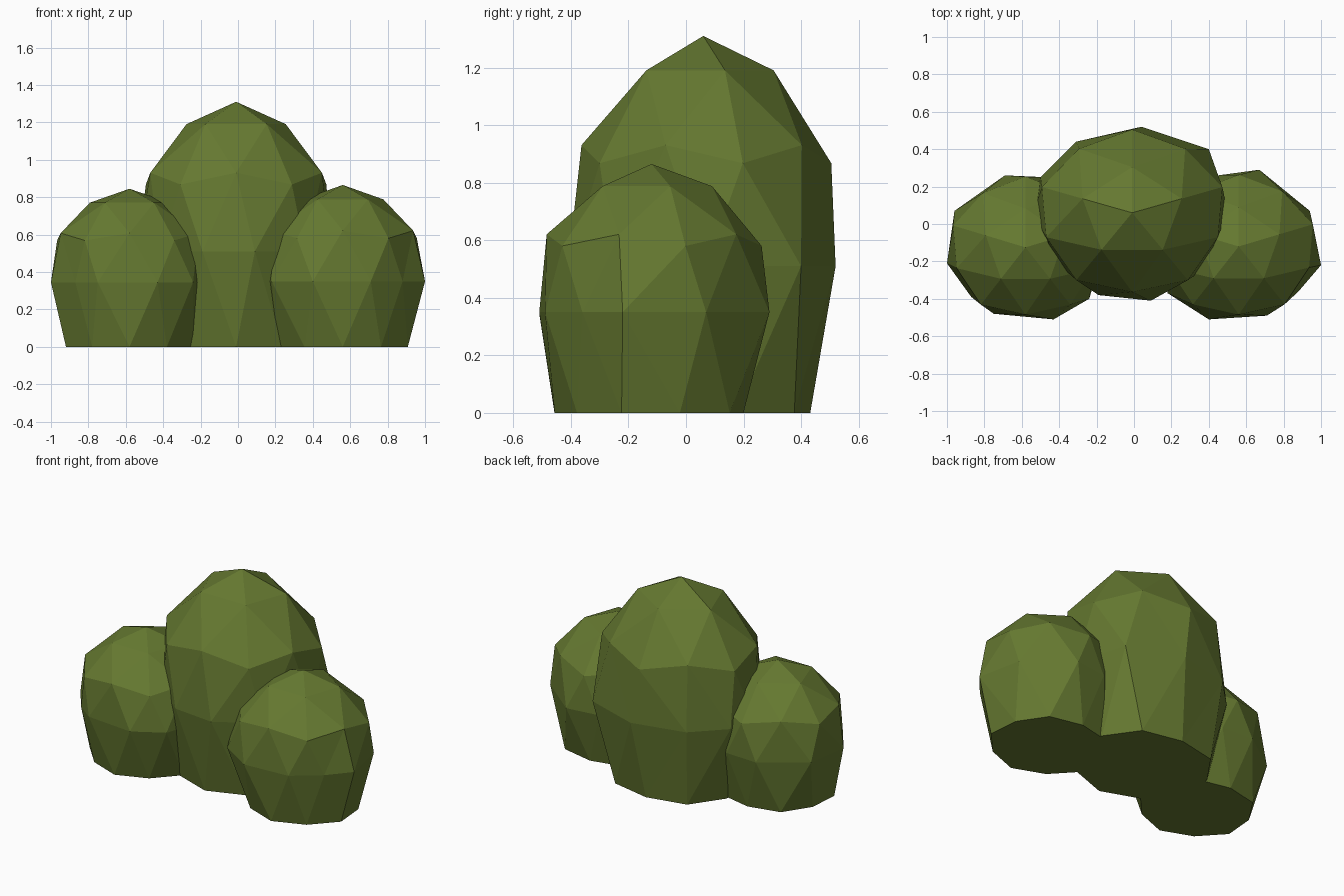
import bpy
import math

# Leaf material
leaf = bpy.data.materials.new("leaf_green")
leaf.diffuse_color = (0.13, 0.19, 0.03, 1)


def clump(name, centre, radii, outline):
    """Low-poly clump: faceted ball with a flattened base and a shaped waist."""
    bpy.ops.mesh.primitive_ico_sphere_add(subdivisions=2, radius=1)
    ob = bpy.context.object
    ob.name = name
    cx, cy, cz = centre
    rx, ry, rz = radii
    for v in ob.data.vertices:
        x, y, z = v.co
        az = math.atan2(y, x) + math.radians(18)
        r = math.hypot(x, y)
        if abs(z) < 0.1:            # waist follows the outline
            px, py = outline[round(math.degrees(az) / 36) % 10]
            v.co = (px, py, cz)
            continue
        if 0.3 < z < 0.6:           # fuller shoulders
            r *= 1.07
        elif -0.6 < z < -0.3:       # tucked-in base
            r *= 0.94
        height = cz + rz * z if z > 0 else 0
        v.co = (cx + rx * r * math.cos(az), cy + ry * r * math.sin(az), height)
    ob.data.materials.append(leaf)
    return ob


# Tall middle clump
clump("middle_clump", (-0.01, 0.06, 0.51), (0.53, 0.465, 0.80),
      [(0.50, 0.07), (0.40, 0.40), (0.04, 0.52), (-0.31, 0.44), (-0.50, 0.25),
       (-0.54, 0.05), (-0.42, -0.20), (-0.19, -0.38), (0.09, -0.41), (0.36, -0.25)])

# Left clump
clump("left_clump", (-0.58, -0.125, 0.345), (0.425, 0.395, 0.50),
      [(-0.15, -0.12), (-0.24, 0.11), (-0.47, 0.25), (-0.69, 0.26), (-0.96, 0.07),
       (-1.00, -0.21), (-0.87, -0.39), (-0.75, -0.48), (-0.43, -0.51), (-0.24, -0.40)])

# Right clump
clump("right_clump", (0.56, -0.12, 0.35), (0.435, 0.40, 0.515),
      [(1.00, -0.22), (0.94, 0.07), (0.67, 0.29), (0.45, 0.26), (0.22, 0.10),
       (0.12, -0.13), (0.18, -0.37), (0.40, -0.51), (0.71, -0.49), (0.88, -0.36)])
